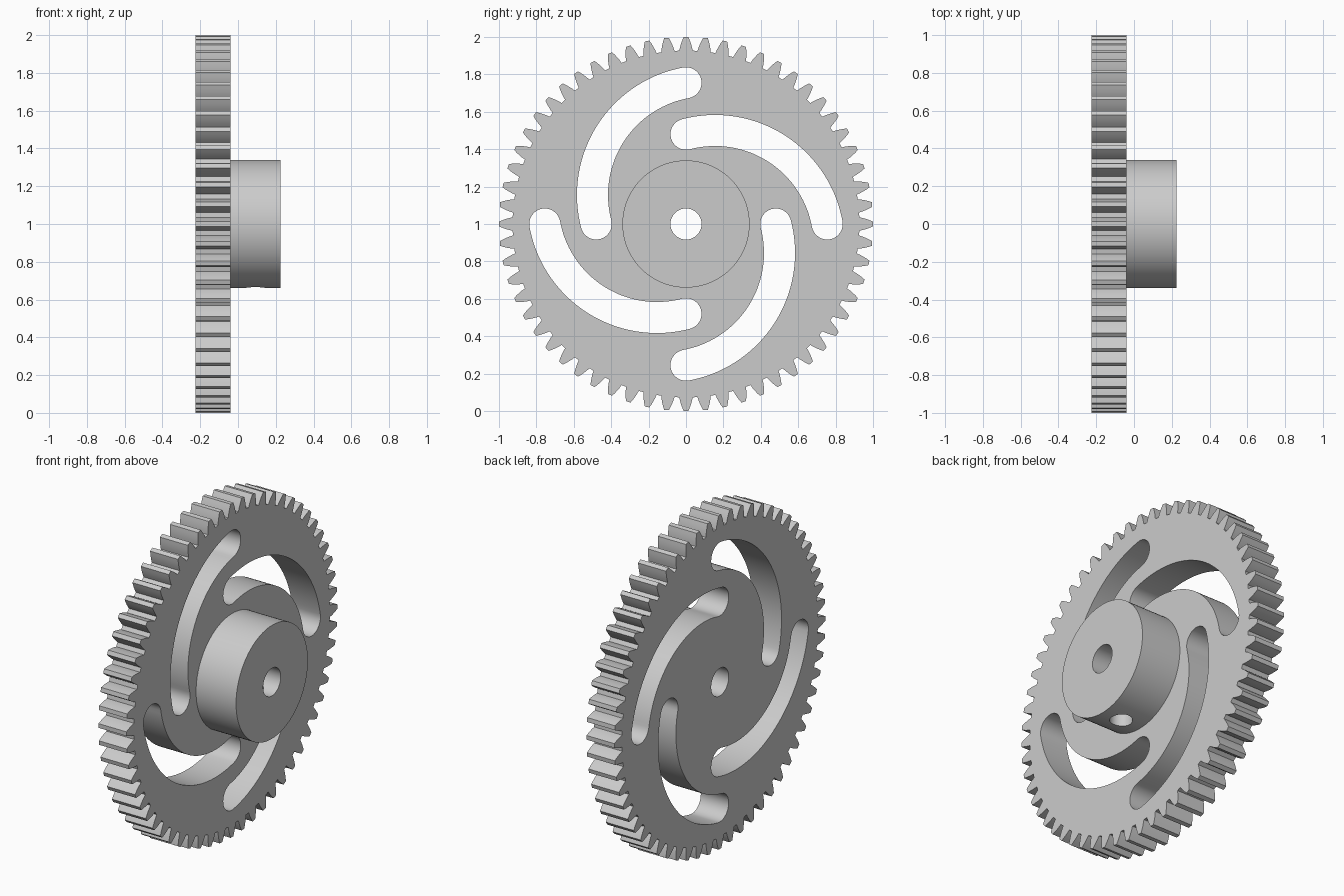
import bpy, bmesh
from math import sin, cos, tan, pi, acos, atan2, radians, sqrt

default = bpy.data.objects.get("Cube")
if default:
    bpy.data.objects.remove(default)

TEETH = 60
TIP = 1.0
MODULE = 2 * TIP / (TEETH + 2)
PITCH = MODULE * TEETH / 2
ROOT = PITCH - 1.25 * MODULE
BASE = PITCH * cos(radians(20))
AXIS_Z = 1.0
PLATE = (-0.225, -0.04)
HUB_END = 0.225
HUB_RADIUS, BORE_RADIUS, SCREW_RADIUS = 0.34, 0.083, 0.063

grey = bpy.data.materials.new("light grey")
grey.use_nodes = True
colour = (0.6, 0.6, 0.6, 1)
grey.diffuse_color = colour
grey.node_tree.nodes["Principled BSDF"].inputs["Base Color"].default_value = colour


def prism(name, outline, x0, x1):
    """Extrude a (y, z) outline along x, around the gear axis."""
    bm = bmesh.new()
    face = bm.faces.new([bm.verts.new((x0, y, z + AXIS_Z)) for y, z in outline])
    new = bmesh.ops.extrude_face_region(bm, geom=[face])["geom"]
    verts = [v for v in new if isinstance(v, bmesh.types.BMVert)]
    bmesh.ops.translate(bm, verts=verts, vec=(x1 - x0, 0, 0))
    bmesh.ops.recalc_face_normals(bm, faces=bm.faces)
    mesh = bpy.data.meshes.new(name)
    bm.to_mesh(mesh)
    bm.free()
    mesh.materials.append(grey)
    obj = bpy.data.objects.new(name, mesh)
    bpy.context.collection.objects.link(obj)
    return obj


def arc(cy, cz, r, start, end, steps):
    return [(cy + r * cos(start + (end - start) * i / steps),
             cz + r * sin(start + (end - start) * i / steps)) for i in range(steps + 1)]


def circle(r, steps=96):
    return arc(0, 0, r, 0, 2 * pi, steps)[:-1]


def combine(target, tool, operation):
    mod = target.modifiers.new(operation, "BOOLEAN")
    mod.operation, mod.solver, mod.object = operation, "EXACT", tool
    bpy.context.view_layer.objects.active = target
    bpy.ops.object.modifier_apply(modifier=mod.name)
    bpy.data.objects.remove(tool)


# Toothed plate with involute flanks
def half_angle(r):
    def inv(radius):
        a = acos(BASE / radius)
        return tan(a) - a
    return pi / (2 * TEETH) + inv(PITCH) - inv(r)


radii = [ROOT + (TIP - ROOT) * i / 4 for i in range(5)]
flank = [(r, half_angle(r)) for r in radii]
tooth = [(r, -a) for r, a in flank] + [(r, a) for r, a in reversed(flank)]
outline = []
for t in range(TEETH):
    mid = 2 * pi * t / TEETH
    outline += [(r * cos(mid + a), r * sin(mid + a)) for r, a in tooth]
gear = prism("spur_gear", outline, *PLATE)

# Hub boss
combine(gear, prism("hub", circle(HUB_RADIUS), PLATE[0] + 0.09, HUB_END), "UNION")

# Four curved slots with round ends
CY, CZ, R, W = 0.11, 0.155, 0.61, 0.083
a0 = atan2(0.755 - CZ, -CY)
a1 = pi + atan2(CZ, sqrt(R * R - CZ * CZ))
ends = [(CY + R * cos(a), CZ + R * sin(a)) for a in (a0, a1)]
slot = arc(CY, CZ, R + W, a0, a1, 40)
slot += arc(*ends[1], W, a1, a1 + pi, 16)[1:-1]
slot += arc(CY, CZ, R - W, a1, a0, 40)
slot += arc(*ends[0], W, a0 - pi, a0, 16)[1:-1]
for k in range(4):
    c, s = cos(k * pi / 2), sin(k * pi / 2)
    turned = [(y * c - z * s, y * s + z * c) for y, z in slot]
    combine(gear, prism("slot_cutter", turned, -0.4, 0.4), "DIFFERENCE")

# Shaft bore
combine(gear, prism("bore_cutter", circle(BORE_RADIUS, 64), -0.4, 0.4), "DIFFERENCE")

# Set screw hole from the underside of the hub into the bore
bpy.ops.mesh.primitive_cylinder_add(vertices=48, radius=SCREW_RADIUS, depth=0.5,
                                    location=((PLATE[1] + HUB_END) / 2, 0, AXIS_Z - 0.25))
combine(gear, bpy.context.object, "DIFFERENCE")

bpy.ops.object.select_all(action="DESELECT")
gear.select_set(True)
bpy.context.view_layer.objects.active = gear
bpy.ops.object.shade_smooth_by_angle(angle=radians(25))
